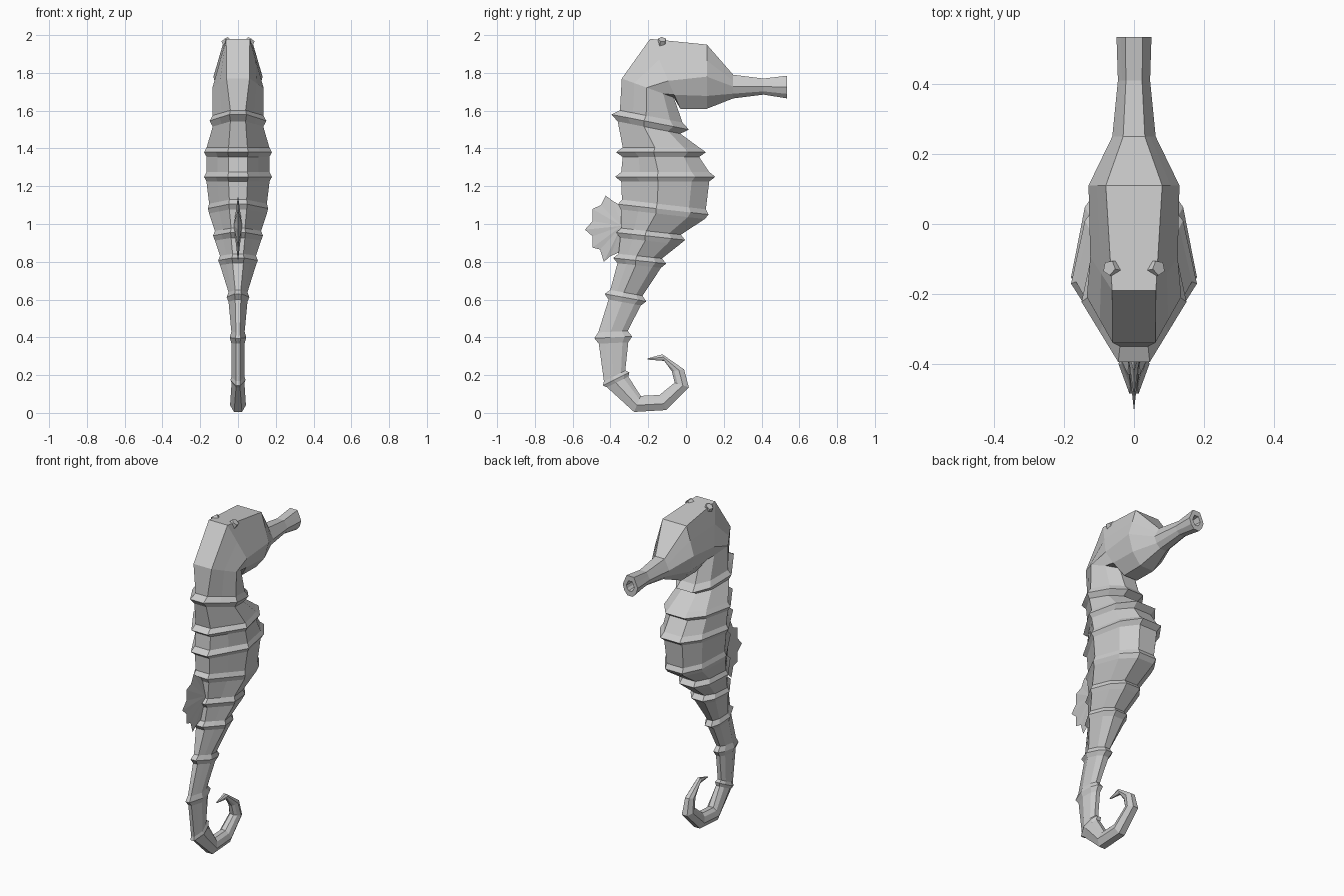
import bpy, bmesh
from mathutils import Vector

cube = bpy.data.objects.get("Cube")
if cube:
    bpy.data.objects.remove(cube, do_unlink=True)

grey = bpy.data.materials.new("soft_grey")
grey.use_nodes = True
tone = (0.6, 0.6, 0.6, 1)
grey.diffuse_color = tone
grey.node_tree.nodes["Principled BSDF"].inputs["Base Color"].default_value = tone


def finish(bm, name):
    bmesh.ops.recalc_face_normals(bm, faces=bm.faces)
    mesh = bpy.data.meshes.new(name)
    bm.to_mesh(mesh)
    bm.free()
    mesh.materials.append(grey)
    obj = bpy.data.objects.new(name, mesh)
    bpy.context.collection.objects.link(obj)
    return obj


def section(bm, back, belly, w, flat, mid):
    """Ten-sided ring from the back edge to the belly edge."""
    half = [(flat, 0), ((1 + flat) / 2, mid / 2), (1, mid), (0.78, 0.8), (0.36, 1)]
    loop = half + [(-x, t) for x, t in reversed(half)]
    pts = [(x * w, back.lerp(belly, t)) for x, t in loop]
    return [bm.verts.new((x, p.x, p.y)) for x, p in pts]


def loft(name, rings):
    bm = bmesh.new()
    loops = [section(bm, *r) for r in rings]
    for a, b in zip(loops, loops[1:]):
        for i in range(len(a)):
            j = (i + 1) % len(a)
            bm.faces.new((a[i], a[j], b[j], b[i]))
    bm.faces.new(loops[0])
    bm.faces.new(loops[-1])
    return finish(bm, name)


rings = []


def ring(by, bz, fy, fz, w, flat=0.3, mid=0.42):
    rings.append((Vector((by, bz)), Vector((fy, fz)), w, flat, mid))


def ridge(by, bz, fy, fz, w, inset, rise):
    """Raised band: a peak between two smaller rings."""
    b, f = Vector((by, bz)), Vector((fy, fz))
    d = (f - b).normalized()
    up = Vector((-d.y, d.x)) * rise
    for side in (-1, 0, 1):
        cut = inset * abs(side)
        rings.append((b + d * cut + up * side, f - d * cut + up * side,
                      w - cut * 0.4, 0.3, 0.42))


# curled tail, from the tip
ring(-0.205, 0.288, -0.203, 0.282, 0.004, 0.5)
ring(-0.125, 0.31, -0.115, 0.275, 0.016, 0.5)
ring(-0.01, 0.23, -0.075, 0.22, 0.026, 0.5)
ring(0.015, 0.135, -0.06, 0.16, 0.034, 0.5)
ring(-0.105, 0.015, -0.14, 0.095, 0.04, 0.5)
ring(-0.275, 0.005, -0.24, 0.09, 0.042, 0.5)
# banded trunk
ridge(-0.44, 0.145, -0.3, 0.215, 0.04, 0.015, 0.018)
ridge(-0.485, 0.395, -0.285, 0.405, 0.044, 0.022, 0.03)
ridge(-0.43, 0.63, -0.21, 0.59, 0.06, 0.025, 0.026)
ridge(-0.385, 0.82, -0.105, 0.79, 0.105, 0.025, 0.025)
ridge(-0.37, 0.955, -0.005, 0.915, 0.132, 0.025, 0.026)
ridge(-0.36, 1.105, 0.12, 1.05, 0.16, 0.018, 0.026)
ridge(-0.375, 1.25, 0.155, 1.25, 0.18, 0.032, 0.025)
ridge(-0.37, 1.38, 0.105, 1.38, 0.18, 0.035, 0.025)
ridge(-0.395, 1.58, 0.015, 1.5, 0.15, 0.04, 0.03)
# neck and head
ring(-0.34, 1.77, -0.065, 1.67, 0.135, 0.45, 0.48)
ring(-0.19, 1.98, -0.03, 1.61, 0.125, 0.5, 0.6)
ring(0.11, 1.95, 0.11, 1.61, 0.13, 0.62, 0.5)
# snout with a hollow mouth
ring(0.25, 1.79, 0.25, 1.665, 0.062, 0.5, 0.5)
ring(0.41, 1.77, 0.41, 1.685, 0.046, 0.5, 0.5)
ring(0.535, 1.785, 0.535, 1.665, 0.05, 0.5, 0.5)
ring(0.535, 1.755, 0.535, 1.695, 0.026, 0.5, 0.5)
ring(0.47, 1.75, 0.47, 1.70, 0.022, 0.5, 0.5)
loft("body", rings)

# crown horns, splayed outward
for side, name in ((1, "left_horn"), (-1, "right_horn")):
    bm = bmesh.new()
    bmesh.ops.create_cone(bm, cap_ends=True, segments=5,
                          radius1=0.034, radius2=0.022, depth=0.08)
    axis = Vector((side * 0.5, 0.1, 0.7))
    turn = axis.to_track_quat('Z', 'Y')
    for v in bm.verts:
        v.co = turn @ v.co + Vector((side * 0.048, -0.13, 1.945))
    top = max(bm.faces, key=lambda f: f.calc_center_median().z)
    bmesh.ops.poke(bm, faces=[top])
    finish(bm, name)

# scalloped back fin, thick at the root
outline = [(-0.33, 1.09), (-0.385, 1.12), (-0.425, 1.15), (-0.45, 1.10), (-0.495, 1.08),
           (-0.495, 1.015), (-0.535, 0.97), (-0.495, 0.935), (-0.495, 0.875),
           (-0.455, 0.865), (-0.435, 0.80), (-0.40, 0.83), (-0.33, 0.86)]
bm = bmesh.new()
rim = [bm.verts.new((0, y, z)) for y, z in outline]
for x in (0.022, -0.022):
    root = bm.verts.new((x, -0.34, 0.99))
    for a, b in zip(rim, rim[1:] + rim[:1]):
        bm.faces.new((root, a, b))
finish(bm, "back_fin")
